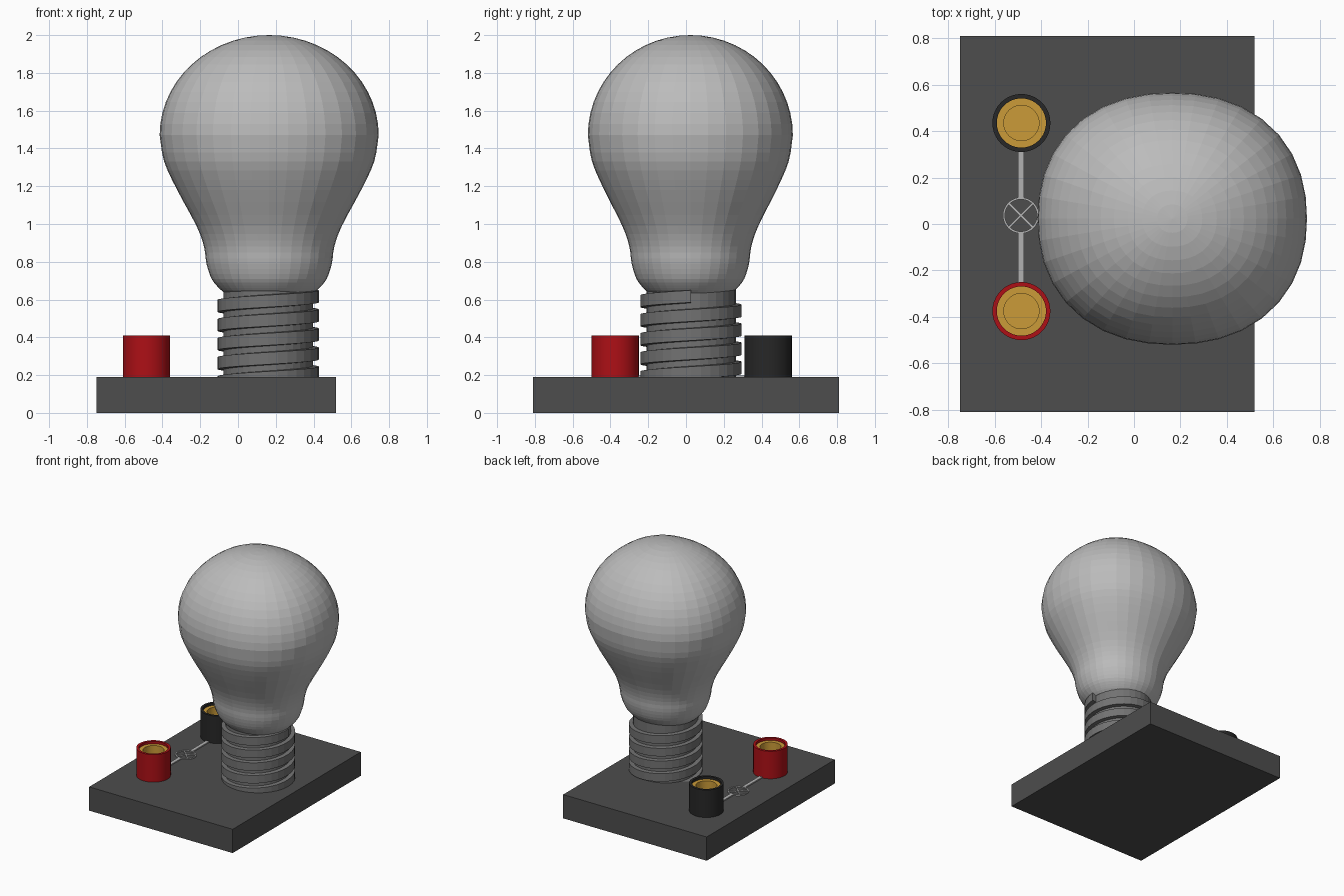
import bpy, bmesh, math
from math import sin, cos, pi
from mathutils import Vector

if "Cube" in bpy.data.objects:
    bpy.data.objects.remove(bpy.data.objects["Cube"])


def material(name, r, g, b):
    m = bpy.data.materials.new(name)
    m.diffuse_color = (r, g, b, 1)
    m.use_nodes = True
    m.node_tree.nodes["Principled BSDF"].inputs["Base Color"].default_value = m.diffuse_color
    return m


DARK = material("dark_grey", 0.075, 0.075, 0.075)
STEEL = material("steel", 0.17, 0.17, 0.17)
GLASS = material("frosted", 0.5, 0.5, 0.5)
LINE = material("line_grey", 0.45, 0.45, 0.45)
RED = material("red", 0.42, 0.005, 0.008)
BLACK = material("black", 0.02, 0.02, 0.02)
GOLD = material("brass", 0.6, 0.33, 0.04)


def finish(name, bm, mat, smooth=None):
    bmesh.ops.recalc_face_normals(bm, faces=bm.faces)
    me = bpy.data.meshes.new(name)
    bm.to_mesh(me)
    bm.free()
    ob = bpy.data.objects.new(name, me)
    bpy.context.collection.objects.link(ob)
    me.materials.append(mat)
    if smooth:
        bpy.ops.object.select_all(action='DESELECT')
        ob.select_set(True)
        bpy.context.view_layer.objects.active = ob
        bpy.ops.object.shade_smooth_by_angle(angle=math.radians(smooth))
    return ob


def box(name, center, size, mat, angle=0):
    bm = bmesh.new()
    bmesh.ops.create_cube(bm, size=1)
    for v in bm.verts:
        v.co = Vector(a * b for a, b in zip(v.co, size))
    ob = finish(name, bm, mat)
    ob.location = center
    ob.rotation_euler.z = angle
    return ob


def lathe(name, profile, center, mat, sides, scale_y=1, power=2, closed=False, smooth=None):
    """Turn (radius, z) points around z; power > 2 makes the section squarish."""
    bm = bmesh.new()
    rings = []
    for r, z in profile:
        if r < 1e-5:
            rings.append([bm.verts.new((center[0], center[1], z))] * sides)
            continue
        n = power(z) if callable(power) else power
        ring = []
        for i in range(sides):
            c, s = cos(2 * pi * i / sides), sin(2 * pi * i / sides)
            k = r / (abs(c) ** n + abs(s) ** n) ** (1 / n)
            ring.append(bm.verts.new((center[0] + k * c, center[1] + k * s * scale_y, z)))
        rings.append(ring)
    pairs = list(zip(rings, rings[1:]))
    if closed:
        pairs.append((rings[-1], rings[0]))
    for a, b in pairs:
        for i in range(sides):
            j = (i + 1) % sides
            quad = list(dict.fromkeys((a[i], a[j], b[j], b[i])))
            bm.faces.new(quad)
    return finish(name, bm, mat, smooth)


def through(points, steps):
    """Smooth curve passing through the given profile points."""
    p = [Vector(q) for q in points]
    p = [2 * p[0] - p[1]] + p + [2 * p[-1] - p[-2]]
    out = []
    for a, b, c, d in zip(p, p[1:], p[2:], p[3:]):
        for k in range(steps):
            t = k / steps
            out.append(0.5 * (2 * b + (c - a) * t + (2 * a - 5 * b + 4 * c - d) * t ** 2
                              + (3 * b - a - 3 * c + d) * t ** 3))
    return [tuple(q) for q in out] + [tuple(p[-2])]


# Base plate
box("base_plate", (-0.115, 0, 0.095), (1.27, 1.62, 0.19), DARK)

# Glass bulb: hand-drawn neck, elliptical dome
neck = through([(0.235, 0.635), (0.265, 0.66), (0.305, 0.71), (0.332, 0.79), (0.345, 0.88),
                (0.385, 0.99), (0.487, 1.18), (0.556, 1.33), (0.58, 1.47)], 3)
dome = [(0.58 * cos(a), 1.47 + 0.53 * sin(a)) for a in (pi / 2 * i / 14 for i in range(1, 14))]
lathe("glass_bulb", [(0, 0.635)] + neck + dome + [(0, 2.0)], (0.165, 0.023), GLASS, 36,
      scale_y=0.936, power=lambda z: 2 + 0.22 * min(1, max(0, (z - 0.7) / 0.5)))

# Screw cap: core plus a helical ridge that starts inside the base
SCREW = (0.16, 0.027)
lathe("screw_core", [(0, 0.15), (0.237, 0.15), (0.237, 0.66), (0, 0.66)], SCREW, STEEL, 32)
bm = bmesh.new()
SIDES, PITCH, TURNS = 32, 0.101, 5
section = [(0.225, -0.036), (0.268, -0.032), (0.268, 0.032), (0.225, 0.036)]
previous = None
for i in range(SIDES * TURNS + 1):
    a = 2 * pi * i / SIDES
    z = 0.112 + PITCH * i / SIDES
    ring = [bm.verts.new((SCREW[0] + r * cos(a), SCREW[1] + r * sin(a), min(z + dz, 0.657)))
            for r, dz in section]
    if previous:
        for k in range(4):
            bm.faces.new((previous[k], previous[(k + 1) % 4], ring[(k + 1) % 4], ring[k]))
    else:
        bm.faces.new(ring)
    previous = ring
bm.faces.new(previous)
finish("screw_thread", bm, STEEL)

# Terminals: coloured sleeve with a brass socket
for name, y, mat in (("red", -0.375, RED), ("black", 0.435, BLACK)):
    spot = (-0.485, y)
    lathe(name + "_terminal_sleeve", [(0.125, 0.18), (0.125, 0.41), (0.106, 0.41), (0.106, 0.18)],
          spot, mat, 40, closed=True, smooth=30)
    lathe(name + "_terminal_socket",
          [(0.106, 0.19), (0.106, 0.39), (0.076, 0.39), (0.076, 0.22), (0, 0.22)],
          spot, GOLD, 40, smooth=30)

# Lamp symbol: wire, ring and cross
TOP, X, Y = 0.193, -0.487, 0.037
lathe("symbol_ring", [(0.078, 0.187), (0.078, 0.199), (0.069, 0.199), (0.069, 0.187)],
      (X, Y), LINE, 40, closed=True, smooth=30)
for i, a in enumerate((pi / 4, -pi / 4)):
    box("symbol_cross_%d" % (i + 1), (X, Y, TOP), (0.144, 0.01, 0.0115 - 0.001 * i), LINE, a)
for name, y0, y1 in (("front_wire", -0.26, Y - 0.072), ("back_wire", Y + 0.072, 0.32)):
    box(name, (X, (y0 + y1) / 2, TOP), (0.027, y1 - y0, 0.012), LINE)
